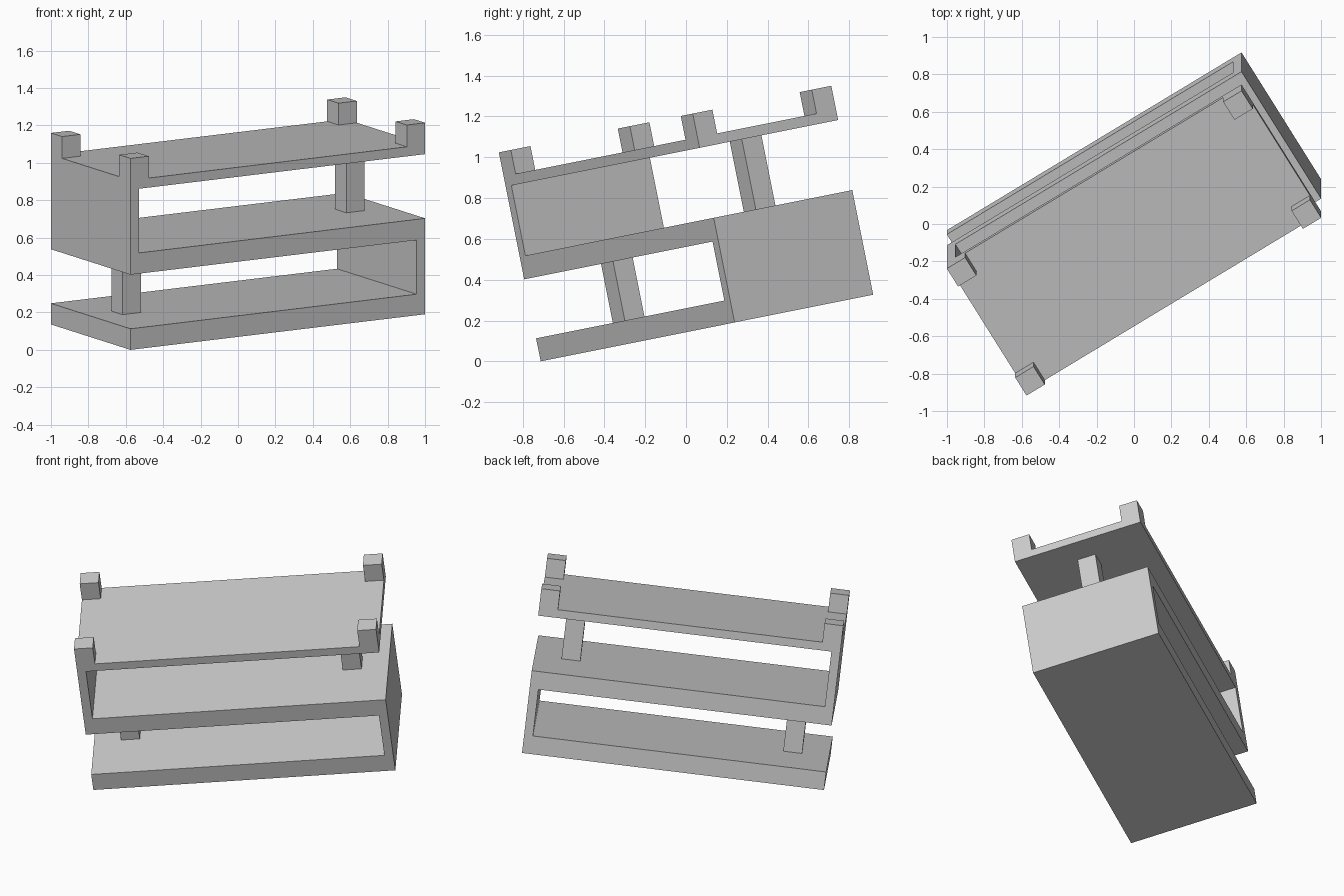
import bpy, bmesh
from math import radians
from mathutils import Matrix, Vector

if "Cube" in bpy.data.objects:
    bpy.data.objects.remove(bpy.data.objects["Cube"])

# Half length, half depth, thick slab / post width, thin panel
L, D, T, P = 0.925, 0.4065, 0.115, 0.054
MID, MID_TOP, TOP_LOW, TOP, POST_TOP = 0.41, 0.523, 0.873, 0.925, 1.044

# The whole unit is turned and tipped, resting on one corner
PLACE = (Matrix.Translation((0, 0.1026, 0.1633))
         @ Matrix.Rotation(radians(11.33), 4, 'X')
         @ Matrix.Rotation(radians(31.6), 4, 'Z'))


def extrude_profile(name, points, y0, y1):
    """Extrude an x-z outline from y0 to y1."""
    bm = bmesh.new()
    face = bm.faces.new([bm.verts.new((x, y0, z)) for x, z in points])
    ext = bmesh.ops.extrude_face_region(bm, geom=[face])
    moved = [v for v in ext["geom"] if isinstance(v, bmesh.types.BMVert)]
    bmesh.ops.translate(bm, verts=moved, vec=Vector((0, y1 - y0, 0)))
    bmesh.ops.recalc_face_normals(bm, faces=bm.faces)
    mesh = bpy.data.meshes.new(name)
    bm.to_mesh(mesh)
    bm.free()
    obj = bpy.data.objects.new(name, mesh)
    obj.matrix_world = PLACE
    bpy.context.collection.objects.link(obj)
    return obj


def block(name, x, y, z0, z1):
    """Square post centred at x, y."""
    h = T / 2
    outline = [(x - h, z0), (x + h, z0), (x + h, z1), (x - h, z1)]
    return extrude_profile(name, outline, y - h, y + h)


# S-shaped shelf frame: base, right wall, middle shelf, left wall, top shelf
extrude_profile("shelf_frame", [
    (-L, 0), (L, 0), (L, MID_TOP), (-L + P, MID_TOP), (-L + P, TOP_LOW),
    (L, TOP_LOW), (L, TOP), (-L, TOP), (-L, MID), (L - P, MID),
    (L - P, T), (-L, T)], -D, D)

# Support columns under the open ends of the shelves
column_x = L - 0.165 - T / 2
block("lower_support", -column_x, 0, T, MID)
block("upper_support", column_x, 0, MID_TOP, TOP_LOW)

# Corner posts on the top shelf
for sx, side in ((-1, "left"), (1, "right")):
    for sy, end in ((-1, "front"), (1, "back")):
        block(f"corner_post_{end}_{side}", sx * (L - T / 2), sy * (D - T / 2),
              TOP, POST_TOP)
